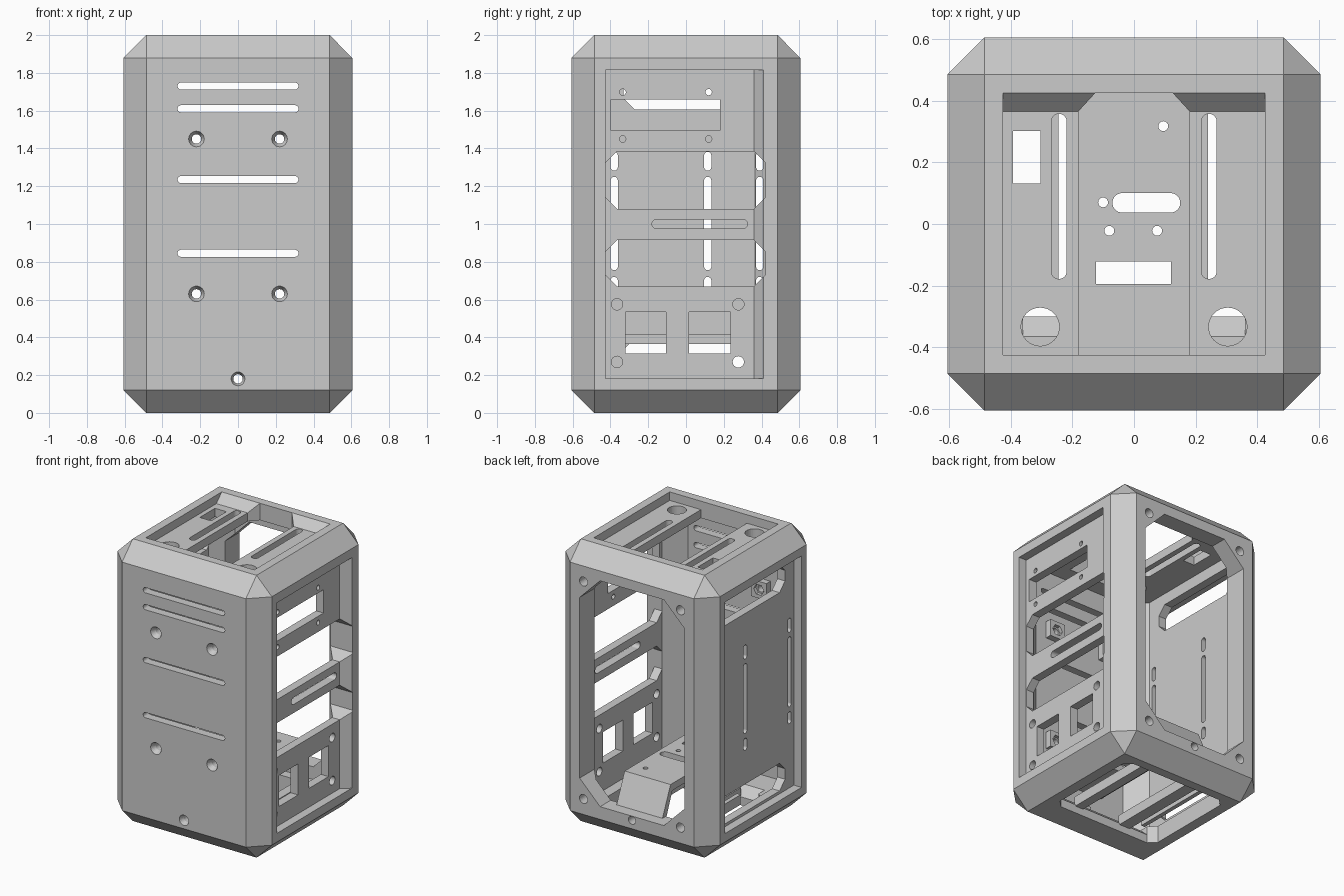
import bpy, bmesh, math
from mathutils import Vector

cube = bpy.data.objects.get("Cube")
if cube:
    bpy.data.objects.remove(cube, do_unlink=True)

grey = bpy.data.materials.new("plain grey")
grey.use_nodes = True
grey.diffuse_color = (0.6, 0.6, 0.6, 1)
grey.node_tree.nodes["Principled BSDF"].inputs["Base Color"].default_value = (0.6, 0.6, 0.6, 1)


def make(name, bm):
    bmesh.ops.recalc_face_normals(bm, faces=bm.faces)
    mesh = bpy.data.meshes.new(name)
    bm.to_mesh(mesh)
    bm.free()
    mesh.materials.append(grey)
    obj = bpy.data.objects.new(name, mesh)
    bpy.context.collection.objects.link(obj)
    return obj


def prism(name, profile, axis, lo, hi, end=None):
    """Extrude a 2D profile along an axis: x uses (y, z), y uses (x, z), z uses (x, y).
    An end profile makes it taper."""
    place = {"x": lambda p, t: (t, p[0], p[1]),
             "y": lambda p, t: (p[0], t, p[1]),
             "z": lambda p, t: (p[0], p[1], t)}[axis]
    bm = bmesh.new()
    a = [bm.verts.new(place(p, lo)) for p in profile]
    b = [bm.verts.new(place(p, hi)) for p in end or profile]
    bm.faces.new(a)
    bm.faces.new(b[::-1])
    for i in range(len(a)):
        j = (i + 1) % len(a)
        bm.faces.new((a[i], a[j], b[j], b[i]))
    return make(name, bm)


def rect(u0, u1, v0, v1, c=0):
    """Rectangle with optional 45 degree corners."""
    if not c:
        return [(u0, v0), (u1, v0), (u1, v1), (u0, v1)]
    return [(u0 + c, v0), (u1 - c, v0), (u1, v0 + c), (u1, v1 - c),
            (u1 - c, v1), (u0 + c, v1), (u0, v1 - c), (u0, v0 + c)]


def circle(u, v, r, n=24):
    return [(u + r * math.cos(math.tau * i / n), v + r * math.sin(math.tau * i / n)) for i in range(n)]


def slot(u0, u1, v0, v1):
    """Rectangle whose short ends are half circles."""
    r = min(u1 - u0, v1 - v0) / 2
    pts = []
    for i in range(24):
        t = math.tau * (i + 0.5) / 24
        cu = u1 - r if math.cos(t) > 0 else u0 + r
        cv = v1 - r if math.sin(t) > 0 else v0 + r
        pts.append((cu + r * math.cos(t), cv + r * math.sin(t)))
    # Drop coincident points
    return [p for i, p in enumerate(pts) if (Vector(p) - Vector(pts[i - 1])).length > 1e-5]


def cut(target, profile, axis, lo, hi, end=None):
    cutter = prism("cutter", profile, axis, lo, hi, end)
    cutter.hide_render = True
    mod = target.modifiers.new("cut", "BOOLEAN")
    mod.operation = "DIFFERENCE"
    mod.solver = "EXACT"
    mod.object = cutter
    graph = bpy.context.evaluated_depsgraph_get()
    mesh = bpy.data.meshes.new_from_object(target.evaluated_get(graph))
    target.modifiers.clear()
    target.data = mesh
    bpy.data.objects.remove(cutter, do_unlink=True)


# Outer case: box with wide chamfers on every edge
H, F = 0.605, 0.485
bm = bmesh.new()
for sx in (-1, 1):
    for sy in (-1, 1):
        for top in (0, 1):
            edge = 1.88 if top else 0.12
            end = 2.0 if top else 0.0
            bm.verts.new((sx * H, sy * F, edge))
            bm.verts.new((sx * F, sy * H, edge))
            bm.verts.new((sx * F, sy * F, end))
bmesh.ops.convex_hull(bm, input=bm.verts)
bmesh.ops.dissolve_limit(bm, angle_limit=0.01, verts=bm.verts, edges=bm.edges)
case = make("case", bm)

# Hollow inside with thick corner posts, and the recessed panels
cut(case, rect(-F, F, -0.545, F, 0.12), "z", 0.12, 1.88)
cut(case, [(-0.427, 0), (0.36, 0), (0.41, 0), (0.41, 0), (-0.427, 0)] and
    rect(-0.427, 0.36, 0.182, 1.815), "x", 0.545, 0.605,
    rect(-0.427, 0.41, 0.182, 1.815))
cut(case, rect(-0.7, -0.545, -0.43, 0.43), "z", 0.18, 1.82)
cut(case, [(-0.425, 1.94), (0.365, 1.94), (0.425, 2.0), (0.425, 2.1), (-0.425, 2.1)], "x", -0.425, 0.425)

# Back opening with its cover screw holes
cut(case, rect(-0.41, 0.41, 0.21, 1.81, 0.16), "y", 0.4, 0.7)
for x in (-0.38, 0.38):
    for z in (0.23, 1.77):
        cut(case, circle(x, z, 0.032), "y", 0.4, 0.7)
cut(case, circle(0, 0.18, 0.028), "y", 0.4, 0.7)

# Front vents and countersunk screw holes
for z in (1.73, 1.61, 1.235, 0.845):
    cut(case, slot(-0.32, 0.32, z - 0.019, z + 0.019), "y", -0.7, -0.4)
front_screws = [(x, z) for x in (-0.22, 0.22) for z in (0.63, 1.45)] + [(0, 0.18)]
for x, z in front_screws:
    cut(case, circle(x, z, 0.042 if x else 0.037), "y", -0.606, -0.57, circle(x, z, 0.025))
    cut(case, circle(x, z, 0.025), "y", -0.7, -0.4)

# Openings of the left panel
left_holes = [rect(-0.397, 0.18, 1.495, 1.66),
              rect(-0.425, 0.42, 1.08, 1.385, 0.06),
              rect(-0.425, 0.42, 0.67, 0.915, 0.06),
              slot(-0.18, 0.325, 0.975, 1.025),
              rect(-0.32, -0.105, 0.315, 0.535),
              rect(0.015, 0.235, 0.315, 0.535)]
left_holes += [circle(y, z, 0.017, 12) for y in (-0.335, 0.12) for z in (1.45, 1.698)]
left_holes += [circle(y, z, 0.03) for y in (-0.365, 0.277) for z in (0.27, 0.575)]
for hole in left_holes:
    cut(case, hole, "x", 0.4, 0.7)

# Openings of the right panel
for z0, z1 in ((0.2, 0.395), (1.605, 1.8)):
    cut(case, rect(-0.33, 0.4, z0, z1, 0.06), "x", -0.7, -0.4)
for y in (-0.38, 0.115, 0.39):
    for z0, z1 in ((0.635, 0.72), (0.755, 1.25), (1.282, 1.382)):
        cut(case, slot(y - 0.019, y + 0.019, z0, z1), "x", -0.7, -0.4)

# Top: central gap, side slots, round holes and a switch hole
cut(case, [(-0.18, -0.425), (0.18, -0.425), (0.18, 0.365), (0.125, 0.425), (-0.125, 0.425), (-0.18, 0.365)],
    "z", 1.8, 2.1)
for s in (-1, 1):
    cut(case, slot(s * 0.243 - 0.025, s * 0.243 + 0.025, -0.178, 0.357), "z", 1.8, 2.1)
    cut(case, circle(s * 0.304, -0.333, 0.062, 32), "z", 1.8, 2.1)
cut(case, rect(-0.392, -0.303, 0.132, 0.302), "z", 1.8, 2.1)

# Bottom: large opening with a sloping front edge inside
cut(case, rect(-0.41, 0.41, -0.3, 0.42, 0.05), "z", -0.1, 0.2)
cut(case, [(-0.365, 0.2), (-0.365, 0.12), (-0.3, 0.06), (-0.2, 0.06), (-0.2, 0.2)], "x", -0.36, 0.36)

# Bars across the bottom opening
for i, (x0, x1, y0) in enumerate(((-0.275, -0.245, -0.22), (-0.215, -0.13, -0.31), (0.175, 0.24, -0.31))):
    prism(f"bottom_bar_{i + 1}", rect(x0, x1, y0, 0.43), "z", 0.05, 0.121)

# Raised shelf: flat plate with a sloping back end
shelf = prism("shelf", [(-0.55, 0.365), (0.41, 0.365), (0.51, 0.12), (0.56, 0.12), (0.43, 0.415), (-0.55, 0.415)],
              "x", -0.18, 0.18)
shelf_holes = [circle(0.095, 0.317, 0.016, 16), circle(-0.1, 0.07, 0.016, 16),
               circle(-0.08, -0.022, 0.016, 16), circle(0.075, -0.022, 0.016, 16),
               slot(-0.07, 0.15, 0.037, 0.1), rect(-0.123, 0.12, -0.195, -0.122)]
for hole in shelf_holes:
    cut(shelf, hole, "z", 0.3, 0.5)
cut(shelf, circle(0, 0.18, 0.028), "y", 0.4, 0.7)

# Nut bosses inside the front wall
for i, (x, z) in enumerate(front_screws):
    boss = prism(f"nut_boss_{i + 1}", rect(x - 0.06, x + 0.06, z - 0.06, z + 0.06), "y", -0.55, -0.5)
    cut(boss, circle(x, z, 0.04, 6), "y", -0.525, -0.4)
    cut(boss, circle(x, z, 0.025), "y", -0.6, -0.4)
